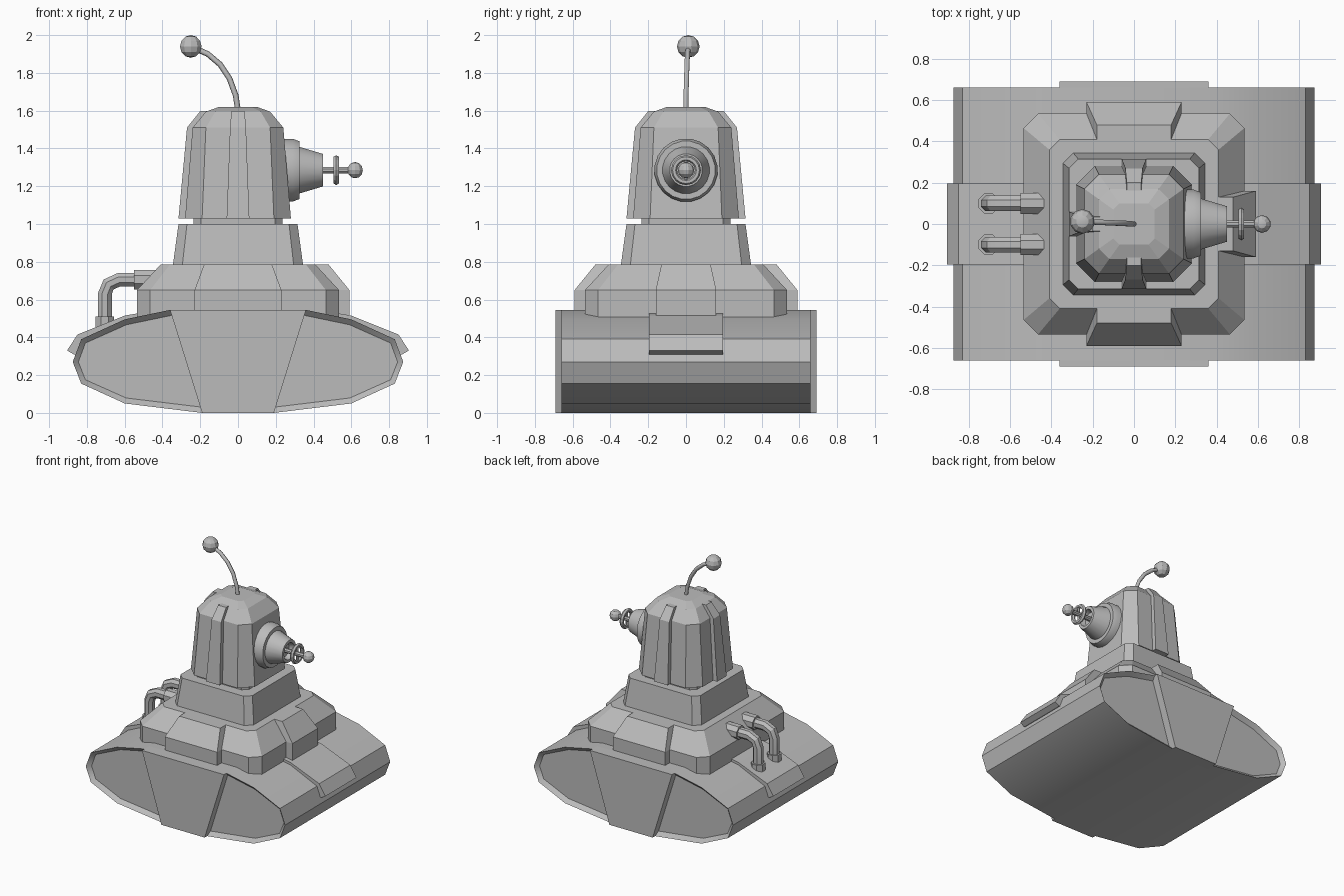
import bpy, bmesh, math
from mathutils import Vector, Matrix

cube = bpy.data.objects.get("Cube")
if cube:
    bpy.data.objects.remove(cube, do_unlink=True)

grey = bpy.data.materials.new("plain grey")
grey.use_nodes = True
GREY = (0.5, 0.5, 0.5, 1)
grey.diffuse_color = GREY
grey.node_tree.nodes["Principled BSDF"].inputs["Base Color"].default_value = GREY


def finish(name, bm, smooth=0):
    """Turn a bmesh into a named object, optionally smooth below an angle."""
    bmesh.ops.recalc_face_normals(bm, faces=bm.faces)
    mesh = bpy.data.meshes.new(name)
    bm.to_mesh(mesh)
    bm.free()
    mesh.materials.append(grey)
    obj = bpy.data.objects.new(name, mesh)
    bpy.context.collection.objects.link(obj)
    if smooth:
        bpy.ops.object.select_all(action="DESELECT")
        obj.select_set(True)
        bpy.context.view_layer.objects.active = obj
        bpy.ops.object.shade_smooth_by_angle(angle=math.radians(smooth))
    return obj


def loft(rings):
    """Skin a stack of equal rings and cap both ends."""
    bm = bmesh.new()
    loops = [[bm.verts.new(p) for p in ring] for ring in rings]
    n = len(loops[0])
    for a, b in zip(loops, loops[1:]):
        for i in range(n):
            j = (i + 1) % n
            bm.faces.new((a[i], a[j], b[j], b[i]))
    caps = [bm.faces.new(loops[0]), bm.faces.new(loops[-1])]
    return bm, caps


def prism(profile, y0, y1):
    return loft([[(x, y, z) for x, z in profile] for y in (y0, y1)])


def chamfered_stack(name, levels):
    """Square sections with cut corners: (half width, corner cut, height)."""
    rings = []
    for h, c, z in levels:
        k = h - c
        corners = [(h, -k), (h, k), (k, h), (-k, h), (-h, k), (-h, -k), (-k, -h), (k, -h)]
        rings.append([(x, y, z) for x, y in corners])
    finish(name, loft(rings)[0])


def side_block(name, levels, inner, turn):
    """Block on the front side, turned about z: (half width, reach, height)."""
    rings = [[(-w, -out, z), (w, -out, z), (w, -inner, z), (-w, -inner, z)]
             for w, out, z in levels]
    bm = loft(rings)[0]
    bm.transform(Matrix.Rotation(math.radians(turn), 4, "Z"))
    finish(name, bm)


def tube(name, path, sides, straight=False, smooth=30):
    """Round sections swept along points (x, y, z, radius)."""
    pts = [Vector(p[:3]) for p in path]
    last = len(pts) - 1
    rings = []
    for i, p in enumerate(pts):
        if straight:
            t = pts[-1] - pts[0]
        else:
            t = pts[min(i + 1, last)] - pts[max(i - 1, 0)]
        u = Vector((0, 1, 0))
        v = t.cross(u).normalized()
        r = path[i][3]
        angles = [math.tau * (k + 0.5) / sides for k in range(sides)]
        rings.append([p + r * (math.cos(a) * u + math.sin(a) * v) for a in angles])
    finish(name, loft(rings)[0], smooth)


def ball(name, centre, radius, segments):
    bm = bmesh.new()
    bmesh.ops.create_uvsphere(bm, u_segments=segments, v_segments=6, radius=radius,
                              matrix=Matrix.Translation(centre))
    finish(name, bm, 25)


# Hull with recessed ends
half = [(0.36, 0.545), (0.6, 0.495), (0.83, 0.39), (0.875, 0.27),
        (0.83, 0.155), (0.6, 0.05), (0.19, 0)]
outline = half + [(-x, z) for x, z in reversed(half)]
bm, ends = prism(outline, -0.66, 0.66)
bmesh.ops.recalc_face_normals(bm, faces=bm.faces)
for end in ends:
    bmesh.ops.inset_region(bm, faces=[end], thickness=0.03)
    inward = -0.03 if end.calc_center_median().y > 0 else 0.03
    bmesh.ops.translate(bm, verts=end.verts, vec=(0, inward, 0))
finish("hull", bm, 35)

# Tapered plates over the hull ends
plate = [(0.36, 0.545), (-0.36, 0.545), (-0.19, 0), (0.19, 0)]
for side, name in ((-1, "front_plate"), (1, "back_plate")):
    finish(name, prism(plate, side * 0.6, side * 0.69)[0])

# Raised bands on the hull flanks
band = [(0.4, 0.55), (0.6, 0.515), (0.85, 0.415), (0.905, 0.33),
        (0.87, 0.31), (0.6, 0.3), (0.4, 0.3)]
for side, name in ((1, "left_band"), (-1, "right_band")):
    finish(name, prism([(side * x, z) for x, z in band], -0.195, 0.195)[0])

# Deck and its raised side blocks
chamfered_stack("deck", [(0.535, 0.07, 0.49), (0.535, 0.07, 0.65), (0.41, 0.05, 0.785)])
for turn, name, w0, w1 in ((0, "front_deck_block", 0.23, 0.18),
                           (180, "back_deck_block", 0.23, 0.18),
                           (90, "left_deck_block", 0.16, 0.13)):
    side_block(name, [(w0, 0.59, 0.5), (w0, 0.59, 0.65), (w1, 0.48, 0.785)], 0.3, turn)

# Tower base, neck and head
chamfered_stack("tower_base", [(0.345, 0.05, 0.78), (0.315, 0.045, 1.0)])
chamfered_stack("neck", [(0.235, 0.04, 0.99), (0.235, 0.04, 1.04)])
chamfered_stack("head", [(0.28, 0.09, 1.03), (0.24, 0.07, 1.51),
                         (0.17, 0.05, 1.595), (0.1, 0.03, 1.62)])
for turn, name in ((0, "front_rib"), (180, "back_rib"), (-90, "right_rib")):
    side_block(name, [(0.06, 0.315, 1.03), (0.042, 0.27, 1.51), (0.035, 0.2, 1.598)],
               0.1, turn)

# Pipes with end collars
for side, name in ((1, "back_pipe"), (-1, "front_pipe")):
    y = side * 0.1
    tube(name, [(x, y, z, 0.04) for x, z in ((-0.44, 0.705), (-0.63, 0.705), (-0.685, 0.68),
                                             (-0.705, 0.63), (-0.705, 0.45))], 8)
    tube(name + "_upper_collar", [(-0.42, y, 0.705, 0.055), (-0.55, y, 0.705, 0.055)], 8)
    tube(name + "_lower_collar", [(-0.705, y, 0.42, 0.053), (-0.705, y, 0.51, 0.053)], 8)

# Emitter on the left of the head
AXIS = 1.285
emitter = [(0.2, 0.168), (0.29, 0.168), (0.325, 0.155), (0.325, 0.125),
           (0.45, 0.087), (0.45, 0.065), (0.41, 0.055)]
tube("emitter", [(x, 0, AXIS, r) for x, r in emitter], 20, True)
tube("emitter_rod", [(0.4, 0, AXIS, 0.018), (0.61, 0, AXIS, 0.018)], 8)
tube("emitter_spoke", [(0.52, 0, AXIS - 0.06, 0.01), (0.52, 0, AXIS + 0.06, 0.01)], 6)
ball("emitter_tip", (0.62, 0, AXIS), 0.043, 10)
bpy.ops.mesh.primitive_torus_add(major_segments=16, minor_segments=6, major_radius=0.063,
                                 minor_radius=0.016, location=(0.52, 0, AXIS),
                                 rotation=(0, math.pi / 2, 0))
ring = bpy.context.object
ring.name = "emitter_ring"
ring.data.materials.append(grey)

# Curved aerial
stem = [(0, 0, 1.6), (-0.012, 0, 1.68), (-0.045, 0.003, 1.77), (-0.095, 0.005, 1.845),
        (-0.16, 0.008, 1.9), (-0.24, 0.012, 1.935)]
tube("aerial_stem", [(*p, 0.015) for p in stem], 6, smooth=65)
ball("aerial_ball", (-0.25, 0.012, 1.94), 0.06, 10)
